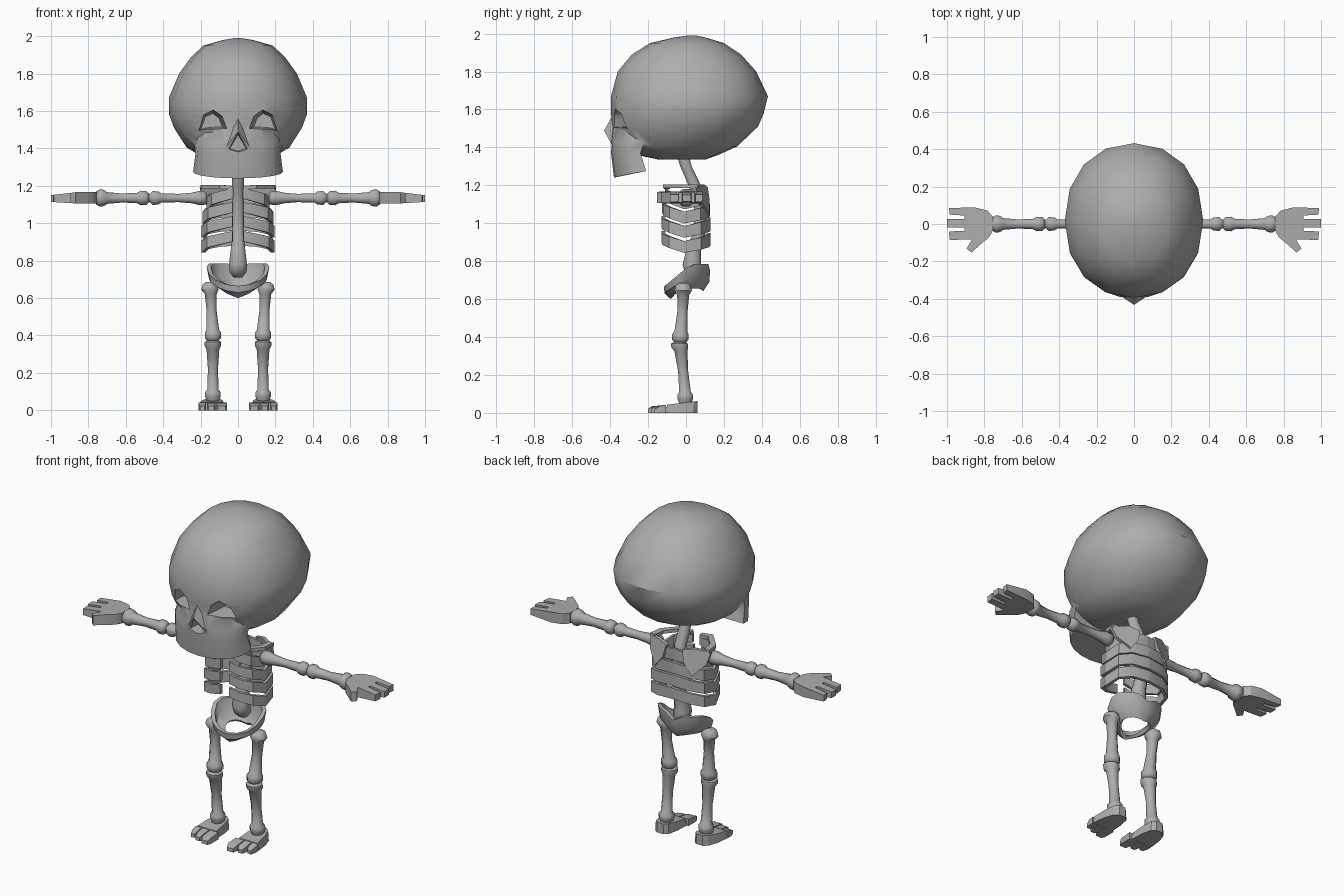
import bpy, bmesh, math
from mathutils import Vector

if "Cube" in bpy.data.objects:
    bpy.data.objects.remove(bpy.data.objects["Cube"])

bone = bpy.data.materials.new("bone_grey")
bone.diffuse_color = (0.42, 0.42, 0.42, 1)
bone.use_nodes = True
bone.node_tree.nodes["Principled BSDF"].inputs["Base Color"].default_value = bone.diffuse_color


def finish(me, angle=40):
    for p in me.polygons:
        p.use_smooth = True
    me.set_sharp_from_angle(angle=math.radians(angle))


def make(name, bm, mirror=False, angle=40):
    bmesh.ops.recalc_face_normals(bm, faces=bm.faces)
    me = bpy.data.meshes.new(name)
    bm.to_mesh(me)
    bm.free()
    me.materials.append(bone)
    finish(me, angle)
    ob = bpy.data.objects.new(name, me)
    bpy.context.collection.objects.link(ob)
    if mirror:
        ob.modifiers.new("mirror", 'MIRROR').use_mirror_merge = False
    return ob


def loft(name, rings, mirror=False, angle=40, closed=False):
    """Skin a list of equal-length point rings, capping the ends."""
    bm = bmesh.new()
    vs = [[bm.verts.new(p) for p in r] for r in rings]
    n = len(vs[0])
    pairs = list(zip(vs, vs[1:])) + ([(vs[-1], vs[0])] if closed else [])
    for a, b in pairs:
        for i in range(n):
            j = (i + 1) % n
            bm.faces.new((a[i], a[j], b[j], b[i]))
    if not closed:
        bm.faces.new(vs[0])
        bm.faces.new(vs[-1])
    return make(name, bm, mirror, angle)


def bone_rod(name, pts, axis, mirror=True, n=8):
    """Round rod along x or z through (x, y, z, radius) points."""
    rings = []
    for x, y, z, r in pts:
        ring = []
        for i in range(n):
            a = math.tau * (i + 0.5) / n
            c, s = r * math.cos(a), r * math.sin(a)
            ring.append((x, y + c, z + s) if axis == 'x' else (x + c, y + s, z))
        rings.append(ring)
    return loft(name, rings, mirror, 50)


# --- Skull: cranium, upper jaw, nose bridge, then sockets cut out ---
N = 16
rings = []
for z, yf, yb, hw in [(1.335, -.14, .10, .10), (1.36, -.26, .17, .20), (1.405, -.35, .27, .275),
                      (1.51, -.39, .38, .342), (1.58, -.395, .41, .368), (1.67, -.395, .432, .37),
                      (1.80, -.36, .37, .315), (1.89, -.285, .29, .25), (1.95, -.19, .20, .185),
                      (1.98, -.06, .10, .08), (1.99, .01, .05, .02)]:
    ring = []
    for i in range(N):
        a = math.tau * i / N
        s, c = math.sin(a), math.cos(a)
        ring.append((hw * math.copysign(abs(c) ** .93, c),
                     (yf + yb) / 2 + (yb - yf) / 2 * math.copysign(abs(s) ** .93, s), z))
    rings.append(ring)
skull = loft("skull", rings, angle=45)

rings = []
for z, yf, ys, hw, rise in [(1.24, -.38, -.21, .24, .035), (1.37, -.395, -.24, .228, 0),
                            (1.43, -.398, -.22, .235, 0), (1.53, -.385, -.20, .20, 0)]:
    rings.append([(hw * math.cos(a), ys + (yf - ys) * math.sin(a) ** .85, z + rise * (1 - math.sin(a)))
                  for a in [math.pi * i / 10 for i in range(11)]])
jaw = loft("jaw_block", rings)

bm = bmesh.new()
for p in [(0, -.385, 1.57), (0, -.432, 1.49), (.07, -.385, 1.40), (-.07, -.385, 1.40),
          (0, -.33, 1.57), (.07, -.33, 1.40), (-.07, -.33, 1.40)]:
    bm.verts.new(p)
bmesh.ops.convex_hull(bm, input=bm.verts)
nose = make("nose_bridge", bm)


def socket(name, outline, y0, y1, shrink, sx):
    cx = sum(p[0] for p in outline) / len(outline)
    cz = sum(p[1] for p in outline) / len(outline)
    front = [(sx * x, y0, z) for x, z in outline]
    back = [(sx * (cx + (x - cx) * shrink), y1, cz + (z - cz) * shrink) for x, z in outline]
    return loft(name, [front, back])


eye = [(.045, 1.50), (.075, 1.58), (.13, 1.62), (.195, 1.592), (.235, 1.478), (.19, 1.492), (.13, 1.497)]
hole = [(0, 1.487), (.055, 1.395), (0, 1.378), (-.055, 1.395)]
cutters = [(jaw, 'UNION'), (nose, 'UNION'),
           (socket("eye_cutter_r", eye, -.46, -.25, .6, 1), 'DIFFERENCE'),
           (socket("eye_cutter_l", eye, -.46, -.25, .6, -1), 'DIFFERENCE'),
           (socket("nose_cutter", hole, -.46, -.32, .8, 1), 'DIFFERENCE')]
for ob, op in cutters:
    m = skull.modifiers.new(op, 'BOOLEAN')
    m.object, m.operation, m.solver = ob, op, 'EXACT'
dg = bpy.context.evaluated_depsgraph_get()
cut = bpy.data.meshes.new_from_object(skull.evaluated_get(dg))
skull.modifiers.clear()
skull.data = cut
finish(cut, 38)
for ob, op in cutters:
    bpy.data.objects.remove(ob)

# --- Spine ---
bone_rod("spine", [(0, -.02, 1.37, .035), (0, .0, 1.30, .033), (0, .05, 1.19, .035), (0, .08, 1.06, .035),
                   (0, .07, .95, .035), (0, .04, .86, .042), (0, .03, .78, .052), (0, .04, .74, .05),
                   (0, .05, .71, .025)], 'z', mirror=False)

# --- Ribs: flat bands, high at front and back, low at the sides ---
plan = [(.03, -.13, .035), (.10, -.125, .02), (.165, -.09, .005), (.195, -.01, -.02),
        (.18, .08, -.002), (.11, .122, .012), (0, .13, .02)]
for k, z in enumerate([1.125, 1.05, .975, .895]):
    rings = []
    g = (.86, .97, 1, 1)[k]
    for i, (x, y, dz) in enumerate(plan):
        h = .028 + .006 * i / 6
        q = Vector((x * .9, y * .86, 0))
        rings.append([(x * g, y * g, z + dz - h), (x * g, y * g, z + dz + h),
                      (q.x * g, q.y * g, z + dz + h), (q.x * g, q.y * g, z + dz - h)])
    loft(f"rib_{k + 1}", rings, True, 30)


def plate(name, outline, offset, angle=30):
    """Extrude a 3D outline by an offset vector, mirrored."""
    off = Vector(offset)
    return loft(name, [outline, [Vector(p) + off for p in outline]], True, angle)


# --- Shoulders ---
plate("collar_bone", [(.03, -.115, 1.18), (.10, -.12, 1.185), (.19, -.02, 1.185), (.20, .06, 1.185),
                      (.165, .06, 1.185), (.155, -.01, 1.185), (.09, -.085, 1.185), (.03, -.085, 1.18)],
      (0, 0, .02))
plate("shoulder_blade", [(.205, .05, 1.19), (.19, .075, 1.12), (.125, .125, 1.05), (.07, .125, 1.12),
                         (.055, .115, 1.19), (.12, .095, 1.205)], (-.005, -.02, 0))

# --- Arms ---
H = 1.135


def arm(name, prof):
    bone_rod(name, [(x, 0, H, r) for x, r in prof], 'x')


arm("upper_arm", [(.165, .025), (.18, .04), (.21, .04), (.25, .03), (.32, .024), (.41, .027),
                  (.425, .038), (.455, .04), (.475, .022)])
arm("forearm", [(.475, .022), (.49, .04), (.52, .042), (.54, .03), (.62, .026), (.70, .034),
                (.715, .047), (.74, .05), (.758, .038)])

# --- Hands: palm, three fingers and thumb ---
hand = [(.755, .04), (.785, .072), (.85, .088), (.99, .086), (.985, .05), (.905, .045), (.905, .028),
        (1.0, .026), (1.0, -.018), (.905, -.02), (.905, -.036), (.99, -.04), (.985, -.085), (.865, -.083),
        (.895, -.13), (.87, -.153), (.81, -.10), (.775, -.072), (.755, -.035)]


def hand_z(x):
    return 1.168 - max(0, x - .85) * .12


loft("hand", [[(x, y, 1.105 + max(0, x - .85) * .06) for x, y in hand],
              [(x, y, hand_z(x)) for x, y in hand]], True, 30)

# --- Pelvis: open bowl with a tall back and a thin low front ---
rings = []
for i in range(16):
    a = math.tau * i / 16
    c, s = math.cos(a), math.sin(a)
    back = (s + 1) / 2
    top = .665 + .12 * min(1, back * 1.7) - (.035 if s > .99 else 0)
    low = .60 + .04 * back + .03 * abs(c)
    mid = low + (top - low) * .45
    p = [(.168, .122, top), (.155, .118, mid), (.09, .085, low),
         (.075, .07, low + .015), (.13, .095, mid), (.145, .10, top)]
    rings.append([(rx * c, .005 + ry * s, z) for rx, ry, z in p])
loft("pelvis", rings, closed=True)

# --- Legs ---
bone_rod("thigh", [(.15, -.015, .685, .025), (.15, -.015, .672, .042), (.15, -.015, .645, .05),
                   (.146, -.015, .62, .034), (.142, -.018, .54, .029), (.135, -.027, .43, .037),
                   (.134, -.03, .415, .047), (.134, -.03, .385, .047), (.134, -.03, .368, .03)], 'z')
bone_rod("shin", [(.134, -.035, .375, .03), (.134, -.035, .365, .048), (.134, -.033, .345, .048),
                  (.134, -.027, .325, .037), (.134, -.015, .22, .029), (.134, -.005, .11, .033),
                  (.134, -.004, .095, .045), (.134, -.004, .075, .045), (.134, -.004, .05, .035)], 'z')

# --- Feet: sole block and three toes ---
foot = [(.07, -.10), (.21, -.10), (.20, -.02), (.18, .04), (.155, .06), (.11, .06), (.088, .04), (.075, -.02)]
loft("foot", [[(x, y, 0) for x, y in foot],
              [(.134 + (x - .134) * .9, y, .055 + y * .12) for x, y in foot]], True, 30)
for k, (x0, x1, tip) in enumerate([(.058, .115, -.2), (.121, .165, -.185), (.171, .21, -.165)]):
    loft(f"toe_{k + 1}", [[(x0, -.106, 0), (x1, -.106, 0), (x1, -.106, .042), (x0, -.106, .042)],
                          [(x0, tip + .02, 0), (x1, tip + .03, 0), (x1, tip + .03, .035), (x0, tip + .02, .035)],
                          [(x0 + .008, tip, 0), (x1 - .008, tip, 0), (x1 - .008, tip, .022),
                           (x0 + .008, tip, .022)]], True, 30)
    # short web joining toe to foot
    loft(f"toe_web_{k + 1}", [[(x0 + .014, y, 0), (x1 - .01, y, 0), (x1 - .01, y, .03), (x0 + .014, y, .03)]
                              for y in (-.11, -.095)], True, 30)
